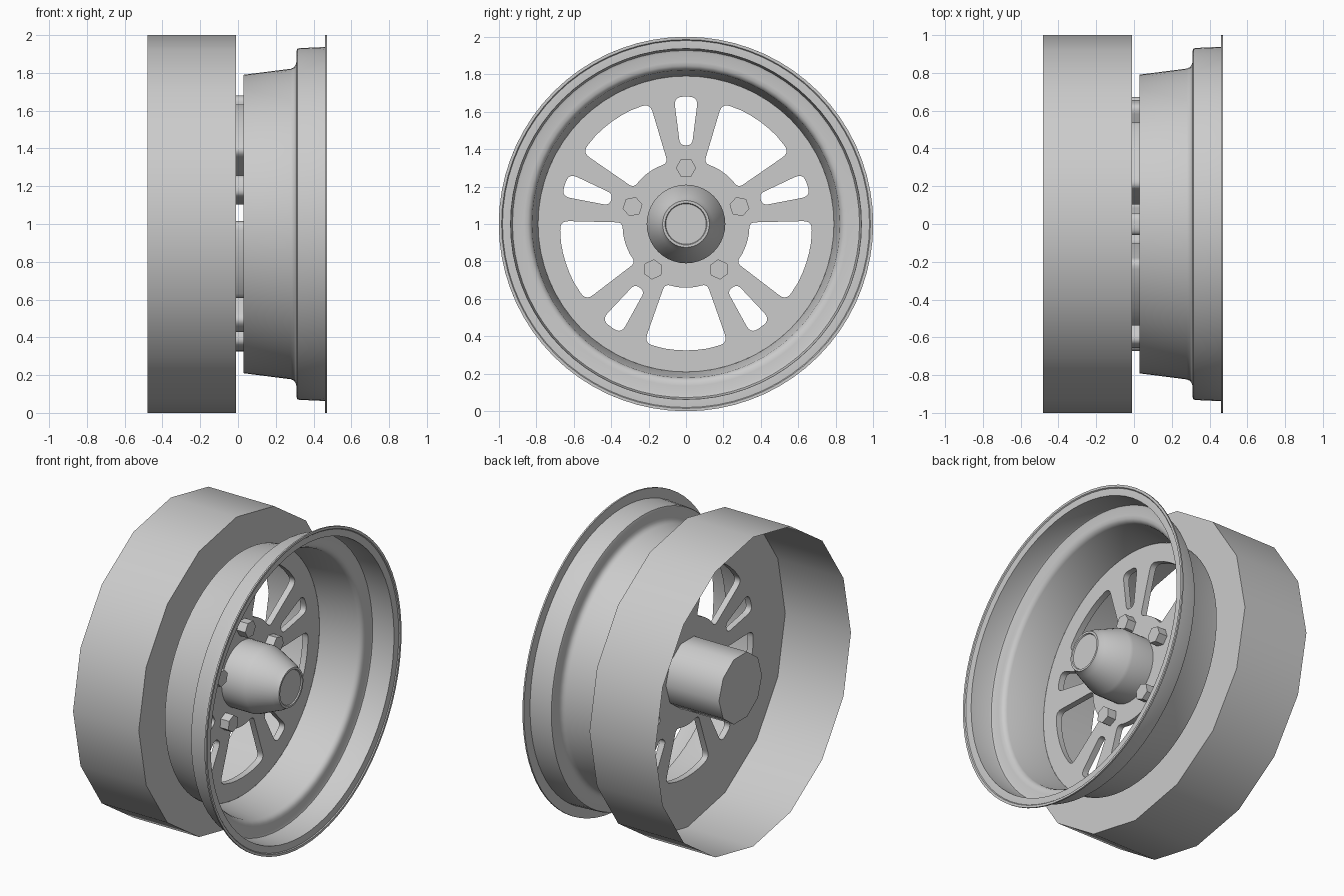
import bpy, bmesh, math
from math import sin, cos, pi, radians
from mathutils import Vector

cube = bpy.data.objects.get("Cube")
if cube:
    bpy.data.objects.remove(cube)

grey = bpy.data.materials.new("plain_grey")
grey.use_nodes = True
grey.diffuse_color = (0.6, 0.6, 0.6, 1)
grey.node_tree.nodes["Principled BSDF"].inputs["Base Color"].default_value = (0.6, 0.6, 0.6, 1)

AXLE = Vector((0, 0, 1))
FRONT, BACK = 0.03, -0.01     # the two faces of the spoke disc


def finish(name, bm, angle=40):
    """Turn a bmesh into a shaded object."""
    bmesh.ops.recalc_face_normals(bm, faces=bm.faces)
    mesh = bpy.data.meshes.new(name)
    bm.to_mesh(mesh)
    bm.free()
    mesh.materials.append(grey)
    obj = bpy.data.objects.new(name, mesh)
    bpy.context.collection.objects.link(obj)
    bpy.ops.object.select_all(action='DESELECT')
    obj.select_set(True)
    bpy.context.view_layer.objects.active = obj
    bpy.ops.object.shade_smooth_by_angle(angle=radians(angle))
    return obj


def ring(bm, x, points):
    return [bm.verts.new(AXLE + Vector((x, y, z))) for y, z in points]


def circle(r, sides, turn=0, centre=(0, 0)):
    return [(centre[0] + r * cos(2 * pi * i / sides + turn),
             centre[1] + r * sin(2 * pi * i / sides + turn)) for i in range(sides)]


def bridge(bm, a, b):
    for i in range(len(a)):
        j = (i + 1) % len(a)
        bm.faces.new((a[i], a[j], b[j], b[i]))


def lathe(name, profile, sides, caps=(False, False), angle=40):
    """Revolve (x, radius) points about the axle."""
    bm = bmesh.new()
    rings = [ring(bm, x, circle(r, sides)) for x, r in profile]
    for a, b in zip(rings, rings[1:]):
        bridge(bm, a, b)
    for cap, end in zip(caps, (rings[0], rings[-1])):
        if cap:
            bm.faces.new(end)
    return finish(name, bm, angle)


def rounded(corners, steps=5):
    """Loop of (point, corner radius), with curved corners."""
    out = []
    for i, (p, r) in enumerate(corners):
        p = Vector(p)
        if r == 0:
            out.append(p)
            continue
        a = p + (Vector(corners[i - 1][0]) - p).normalized() * r
        b = p + (Vector(corners[(i + 1) % len(corners)][0]) - p).normalized() * r
        for k in range(steps + 1):
            t = k / steps
            out.append(a * (1 - t) ** 2 + p * 2 * t * (1 - t) + b * t * t)
    return out


def polar(r, deg):
    return (r * cos(radians(deg)), r * sin(radians(deg)))


def turned(points, deg):
    c, s = cos(radians(deg)), sin(radians(deg))
    return [(u * c - v * s, u * s + v * c) for u, v in points]


# Opening shapes, both pointing along +y before being turned into place
half = 19.4
window = rounded(
    [(polar(0.34, half), 0.03)]
    + [(polar(0.34, half * k / 4), 0) for k in (2, 1, 0, -1, -2)]
    + [(polar(0.34, -half), 0.03), (polar(0.675, -half), 0.05)]
    + [(polar(0.675, half * k / 4), 0) for k in (-2, -1, 0, 1, 2)]
    + [(polar(0.675, half), 0.05)])
slot = rounded([((0.42, 0.032), 0.03), ((0.42, -0.032), 0.03),
                ((0.68, -0.065), 0.05), ((0.68, 0.065), 0.05)])
holes = []
for k in range(5):
    holes.append(turned(window, -90 + 72 * k))
    holes.append(turned(slot, 90 + 72 * k))

# Spoke disc: two pierced plates joined by the walls of the openings
bm = bmesh.new()
walls = []
for x, outline in ((FRONT, circle(0.79, 64)), (BACK, circle(1.0, 16))):
    loops = [ring(bm, x, pts) for pts in [outline] + holes]
    edges = [bm.edges.new((l[i - 1], l[i])) for l in loops for i in range(len(l))]
    bmesh.ops.triangle_fill(bm, use_beauty=True, edges=edges, normal=(1, 0, 0))
    walls.append(loops[1:])
for a, b in zip(*walls):
    bridge(bm, a, b)
finish("spoke_disc", bm)

# Coarse open drum behind the disc
lathe("drum", [(BACK, 1.0), (-0.48, 1.0)], 16)

# Stepped rim with a thin outer lip
lathe("rim", [(FRONT, 0.79), (0.28, 0.822), (0.297, 0.83), (0.307, 0.845), (0.31, 0.865),
              (0.31, 0.915), (0.314, 0.927), (0.325, 0.931), (0.46, 0.937), (0.462, 0.985),
              (0.46, 1.0), (0.47, 1.0), (0.47, 0.985), (0.464, 0.98)], 72, angle=35)

# Hub: tapered cap in front, coarse closed cylinder behind
lathe("hub_cap", [(FRONT, 0.21), (0.18, 0.21), (0.20, 0.205), (0.345, 0.145), (0.365, 0.13),
                  (0.38, 0.125), (0.38, 0.112), (0.373, 0.108)], 40, caps=(False, True), angle=30)
lathe("hub_back", [(BACK, 0.22), (-0.39, 0.22)], 10, caps=(False, True))

# Five hexagonal wheel nuts
for k in range(5):
    turn = radians(72 * k)
    spot = polar(0.3, 90 + 72 * k)
    bm = bmesh.new()
    base = ring(bm, FRONT, circle(0.054, 6, turn, spot))
    tip = ring(bm, 0.09, circle(0.054, 6, turn, spot))
    bridge(bm, base, tip)
    bm.faces.new(tip)
    finish(f"wheel_nut_{k + 1}", bm)
